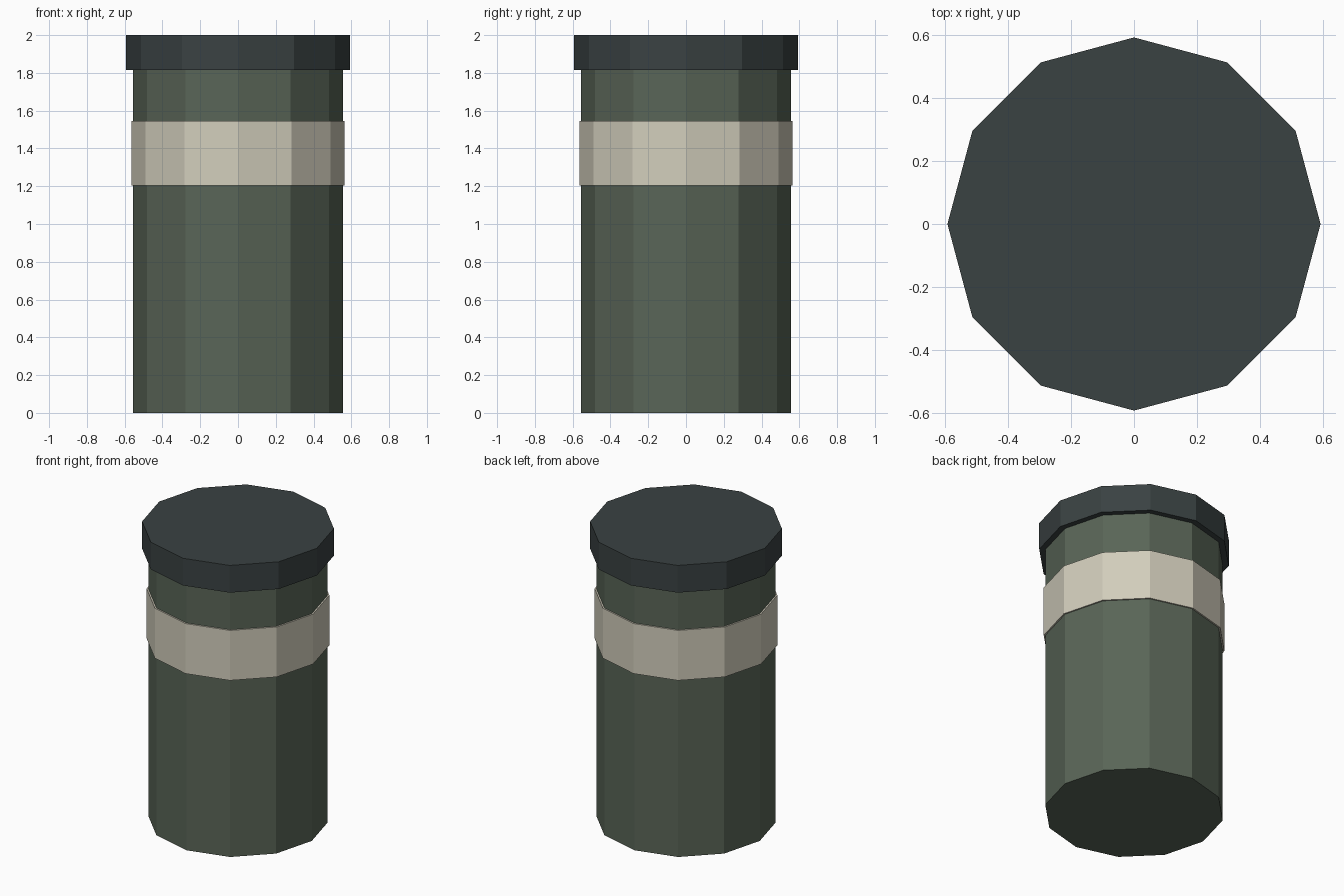
import bpy

cube = bpy.data.objects.get("Cube")
if cube:
    bpy.data.objects.remove(cube, do_unlink=True)

SIDES = 12


def make_material(name, rgb):
    mat = bpy.data.materials.new(name)
    mat.use_nodes = True
    color = (*rgb, 1.0)
    mat.diffuse_color = color
    bsdf = next(n for n in mat.node_tree.nodes if n.type == 'BSDF_PRINCIPLED')
    bsdf.inputs["Base Color"].default_value = color
    return mat


def prism(name, radius, bottom, top, mat):
    """Flat-shaded twelve-sided drum between two heights."""
    bpy.ops.mesh.primitive_cylinder_add(
        vertices=SIDES, radius=radius, depth=top - bottom,
        location=(0, 0, (bottom + top) / 2))
    obj = bpy.context.object
    obj.name = name
    obj.data.materials.append(mat)
    return obj


green = make_material("dark green", (0.100, 0.130, 0.095))
cream = make_material("cream", (0.64, 0.61, 0.50))
slate = make_material("dark slate", (0.042, 0.054, 0.055))

# Canister body, label band around it, and overhanging lid
prism("body", 0.555, 0.0, 1.815, green)
prism("label_band", 0.565, 1.205, 1.545, cream)
prism("lid", 0.593, 1.815, 2.0, slate)
